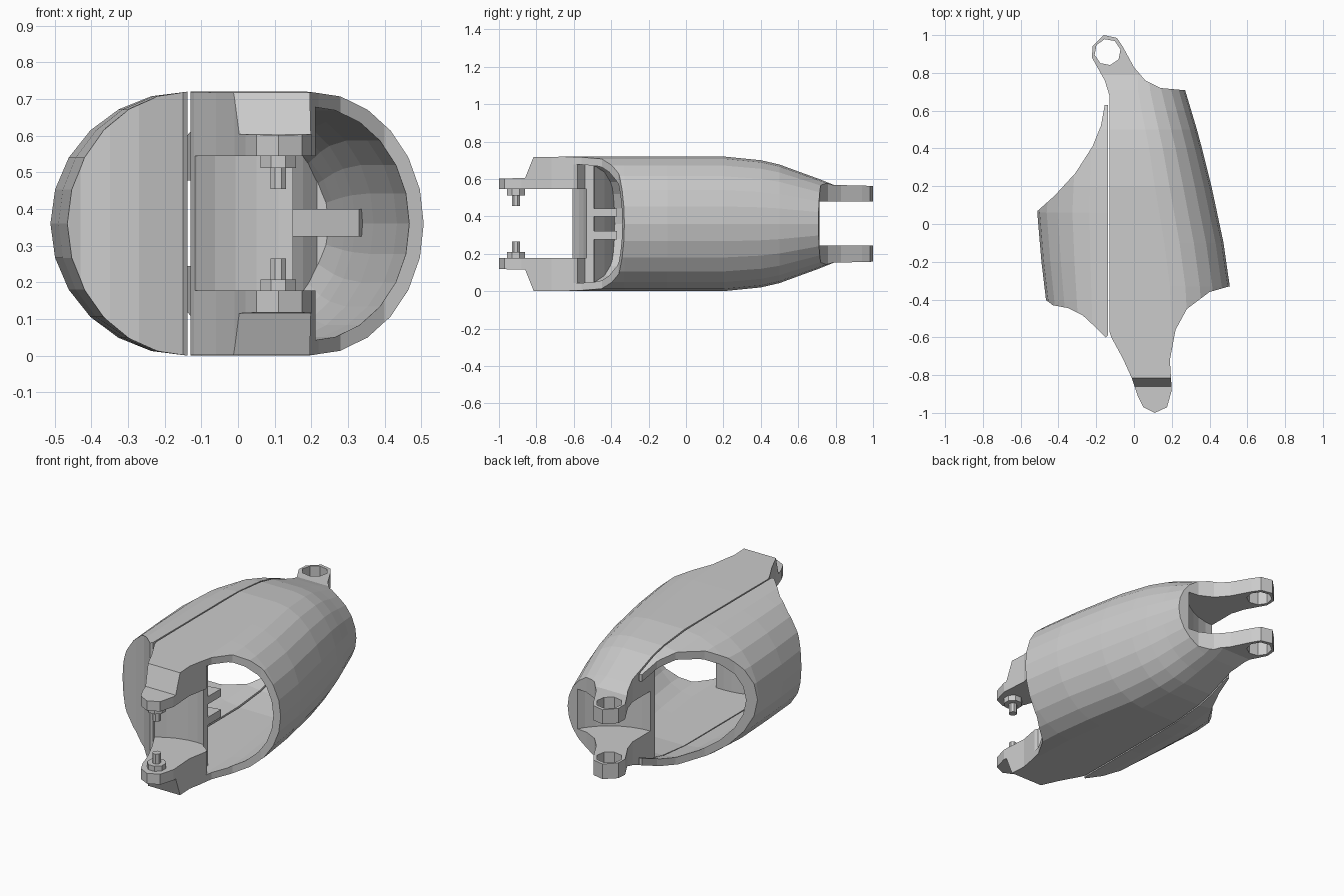
import bpy, bmesh, math

if "Cube" in bpy.data.objects:
    bpy.data.objects.remove(bpy.data.objects["Cube"])

MID = 0.36      # height of the long axis
FRONT = (0.11, -0.91)   # front hinge axis (x, y)
REAR = (-0.14, 0.91)    # rear hinge axis (x, y)


def make(name, rings):
    """Closed solid from a list of equal-length rings."""
    bm = bmesh.new()
    vs = [[bm.verts.new(p) for p in r] for r in rings]
    n = len(vs[0])
    for a, b in zip(vs, vs[1:]):
        for i in range(n):
            j = (i + 1) % n
            bm.faces.new((a[i], a[j], b[j], b[i]))
    bm.faces.new(vs[0][::-1])
    bm.faces.new(vs[-1])
    bmesh.ops.recalc_face_normals(bm, faces=bm.faces)
    me = bpy.data.meshes.new(name)
    bm.to_mesh(me)
    bm.free()
    ob = bpy.data.objects.new(name, me)
    bpy.context.collection.objects.link(ob)
    return ob


def prism(name, pts, z0=-0.2, z1=1.0):
    return make(name, [[(x, y, z) for x, y in pts] for z in (z0, z1)])


def arc(c, r, a0, a1, n):
    return [(c[0] + r * math.cos(math.radians(a0 + (a1 - a0) * i / n)),
             c[1] + r * math.sin(math.radians(a0 + (a1 - a0) * i / n))) for i in range(n + 1)]


def disc(c, r, n, turn=0):
    return arc(c, r, turn, turn + 360, n)[:-1]


def loft(name, stations, x0, inset=0.0, seg=12):
    """D-shaped sections: (y, outer x, curve centre x, half height)."""
    rings = []
    for y, xe, c, h in stations:
        s = 1 if xe > x0 else -1
        w, h = xe - s * inset - c, h - inset
        ring = [(x0, y, MID - h)]
        for i in range(seg + 1):
            t = math.pi * (i / seg - 0.5)
            ring.append((c + w * math.cos(t), y, MID + h * math.sin(t)))
        rings.append(ring + [(x0, y, MID + h)])
    return make(name, rings)


def cut(ob, tool, op='DIFFERENCE'):
    m = ob.modifiers.new('cut', 'BOOLEAN')
    m.operation, m.solver, m.object = op, 'EXACT', tool
    bpy.context.view_layer.objects.active = ob
    bpy.ops.object.modifier_apply(modifier=m.name)
    bpy.data.objects.remove(tool)


# Main shell: lofted body trimmed by its plan outline
body = [(-0.33, 0.507, 0.19, 0.36), (-0.1, 0.474, 0.16, 0.36), (0.2, 0.41, 0.11, 0.36),
        (0.4, 0.36, 0.08, 0.34), (0.5, 0.333, 0.06, 0.317), (0.6, 0.303, 0.04, 0.28),
        (0.71, 0.27, 0.02, 0.24)]
nose = [(-1.1, 0.55, 0.21, 0.24), (-0.86, 0.55, 0.21, 0.245), (-0.815, 0.55, 0.21, 0.358)]
tail = [(0.79, 0.25, 0.02, 0.208), (1.1, 0.25, 0.02, 0.2)]
shell = loft('main_shell', nose + body + tail, -0.4)
outline = ([(-0.13, 0.68), (-0.155, 0.76), (-0.222, 0.88)]
           + [(-0.22, 0.94), (-0.16, 1.0), (-0.09, 0.985), (-0.06, 0.94)]
           + [(0.0, 0.83), (0.06, 0.76), (0.14, 0.72), (0.27, 0.708), (0.6, 0.70)]
           + [(0.6, -0.31), (0.505, -0.33), (0.4, -0.36), (0.28, -0.45), (0.22, -0.56), (0.19, -0.72)]
           + [(0.2, -0.88), (0.175, -0.97), (0.11, -1.0), (0.05, -0.97), (0.02, -0.91),
              (-0.01, -0.82), (-0.06, -0.71), (-0.12, -0.6), (-0.13, -0.57)])
cut(shell, prism('plan', outline), 'INTERSECT')

# Cavity, leaving a curved web at each hinge
cavity = loft('cavity', [(-1.2, 0.55, 0.21, 0.36)] + body, -0.5, 0.04)
web_front = [(-0.6, -0.55)] + arc(FRONT, 0.42, 125, 84.5, 6)
web_rear = arc(REAR, 0.44, -36, -90, 7)
plan = (web_front + [(0.15, -0.54), (0.205, -0.58), (0.25, -0.72), (0.3, -1.15), (0.8, -1.15), (0.8, 0.64)]
        + web_rear + [(-0.6, 0.47)])
cut(cavity, prism('plan', plan), 'INTERSECT')
cut(shell, cavity)

# Knuckle clearances and rear hinge holes
cut(shell, prism('knuckle', disc(FRONT, 0.38, 40), 0.178, 0.545))
cut(shell, prism('knuckle', disc(REAR, 0.395, 40), 0.245, 0.478))
cut(shell, prism('hole', disc((-0.14, 0.91), 0.07, 8, 12)))

# Side shell: mirrored-style cover with closed front and slanted open back
side_body = [(-0.8, -0.42, -0.14, 0.36), (-0.41, -0.465, -0.14, 0.36), (-0.2, -0.49, -0.14, 0.36),
             (0.06, -0.512, -0.14, 0.36), (0.2, -0.50, -0.14, 0.358), (0.4, -0.48, -0.14, 0.34),
             (0.5, -0.46, -0.14, 0.317), (0.7, -0.42, -0.14, 0.24)]
side = loft('side_shell', side_body, 0.1)
side_outline = [(-0.138, 0.63), (-0.155, 0.63), (-0.175, 0.52), (-0.22, 0.41), (-0.31, 0.27), (-0.42, 0.15),
                (-0.51, 0.07), (-0.7, -0.05), (-0.7, -0.3), (-0.462, -0.405), (-0.43, -0.43),
                (-0.35, -0.445), (-0.27, -0.485), (-0.2, -0.55), (-0.15, -0.6), (-0.138, -0.59)]
cut(side, prism('plan', side_outline), 'INTERSECT')
hollow = loft('hollow', side_body, 0.2, 0.042)
hollow_plan = [(0.1, -0.54), (-0.14, -0.54), (-0.2, -0.49), (-0.28, -0.435), (-0.36, -0.395),
               (-0.43, -0.38), (-0.7, -0.28), (-0.7, 0.69), (0.1, 0.69)]
cut(hollow, prism('plan', hollow_plan), 'INTERSECT')
cut(side, hollow)

# Pins, flanges and inner guide ribs, repeated above and below the mid height
for s, tag in ((1, 'upper'), (-1, 'lower')):
    def span(a, b):
        return sorted((MID + s * a, MID + s * b))
    prism('hinge_flange_' + tag, disc(FRONT, 0.052, 8, 22.5), *span(0.152, 0.19))
    prism('hinge_pin_' + tag, disc(FRONT, 0.023, 8, 22.5), *span(0.095, 0.155))
    prism('guide_rib_' + tag, [(0.05, -0.50), (0.15, -0.495), (0.15, -0.37), (0.05, -0.39)],
          *span(0.038, 0.083))

# Raised cable guide on the rear web
prism('cable_guide', [(0.1, 0.56), (0.1, 0.49), (0.2, 0.42), (0.33, 0.3), (0.345, 0.33), (0.26, 0.63)],
      0.325, 0.40)
